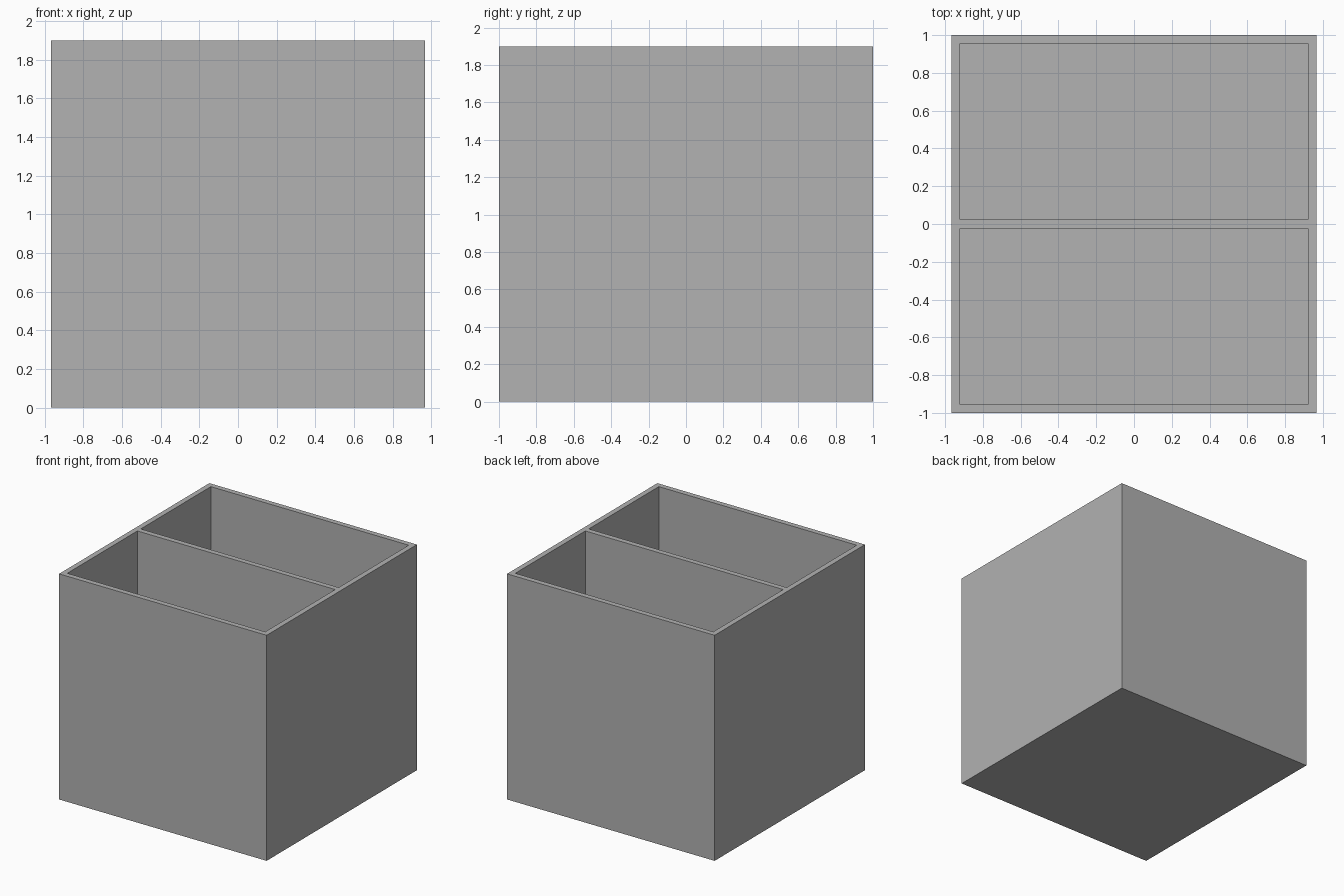
import bpy

WIDTH, DEPTH, HEIGHT = 1.934, 2.0, 1.9
WALL = 0.045

if "Cube" in bpy.data.objects:
    bpy.data.objects.remove(bpy.data.objects["Cube"], do_unlink=True)

# Single plain grey finish
grey = bpy.data.materials.new("plain grey")
grey.use_nodes = True
colour = (0.445, 0.445, 0.445, 1.0)
grey.diffuse_color = colour
grey.node_tree.nodes["Principled BSDF"].inputs["Base Color"].default_value = colour


def box(name, size, centre):
    bpy.ops.mesh.primitive_cube_add(size=1, location=centre)
    obj = bpy.context.object
    obj.name = name
    obj.scale = size
    bpy.ops.object.transform_apply(location=True, rotation=False, scale=True)
    obj.data.materials.append(grey)
    return obj


# Solid outer body
body = box("divided_box", (WIDTH, DEPTH, HEIGHT), (0, 0, HEIGHT / 2))

# Two equal compartments, leaving the walls, floor and central divider
pocket_depth = (DEPTH - 3 * WALL) / 2
for side, name in ((-1, "front_compartment"), (1, "back_compartment")):
    cutter = box(name, (WIDTH - 2 * WALL, pocket_depth, HEIGHT),
                 (0, side * (pocket_depth + WALL) / 2, HEIGHT / 2 + WALL))
    cutter.hide_render = True
    cut = body.modifiers.new(name, "BOOLEAN")
    cut.operation = "DIFFERENCE"
    cut.solver = "EXACT"
    cut.object = cutter
    bpy.context.view_layer.objects.active = body
    bpy.ops.object.modifier_apply(modifier=cut.name)
    bpy.data.objects.remove(cutter, do_unlink=True)
